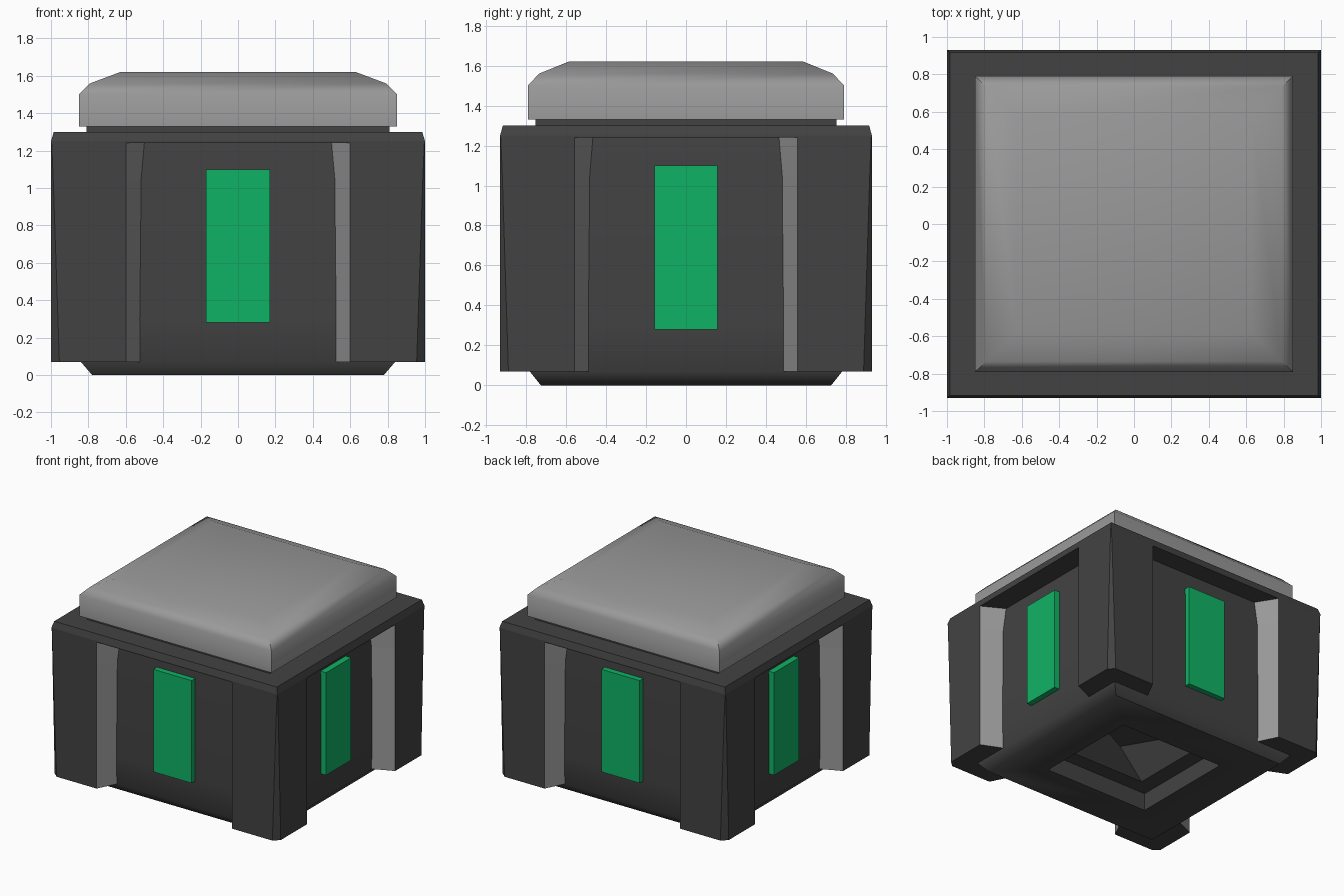
import bpy, bmesh
from math import cos, sin, pi, radians

if "Cube" in bpy.data.objects:
    bpy.data.objects.remove(bpy.data.objects["Cube"])

YS = 0.93  # the crate is a square design squeezed in depth


def material(name, rgb):
    m = bpy.data.materials.new(name)
    m.diffuse_color = (*rgb, 1)
    m.use_nodes = True
    m.node_tree.nodes["Principled BSDF"].inputs["Base Color"].default_value = m.diffuse_color
    return m


DARK = material("dark_casing", (0.055, 0.055, 0.055))
LIGHT = material("light_grey", (0.32, 0.32, 0.32))
GREEN = material("green_panel", (0.005, 0.45, 0.13))


def square(h, z, turn=0):
    r = h * 2 ** 0.5
    return [(r * cos(pi / 4 + turn + i * pi / 2), r * sin(pi / 4 + turn + i * pi / 2), z) for i in range(4)]


def loft(name, rings, mats, angle=30, turn=0, light_strips=(), sharp_top=False):
    """Skin a stack of rings, cap both ends, rotate by quarter turns, squeeze in y."""
    bm = bmesh.new()
    c, s = round(cos(turn * pi / 2)), round(sin(turn * pi / 2))
    vs = [[bm.verts.new((c * x - s * y, (s * x + c * y) * YS, z)) for x, y, z in r] for r in rings]
    n = len(rings[0])
    for a, b in zip(vs, vs[1:]):
        for i in range(n):
            f = bm.faces.new((a[i], a[(i + 1) % n], b[(i + 1) % n], b[i]))
            f.material_index = 1 if i in light_strips else 0
    bm.faces.new(vs[0][::-1])
    top = bm.faces.new(vs[-1])
    bmesh.ops.recalc_face_normals(bm, faces=bm.faces)
    if sharp_top:
        for e in top.edges:
            e.smooth = False
    me = bpy.data.meshes.new(name)
    bm.to_mesh(me)
    bm.free()
    for m in mats:
        me.materials.append(m)
    ob = bpy.data.objects.new(name, me)
    bpy.context.collection.objects.link(ob)
    bpy.ops.object.select_all(action='DESELECT')
    ob.select_set(True)
    bpy.context.view_layer.objects.active = ob
    if angle:
        bpy.ops.object.shade_smooth_by_angle(angle=radians(angle), keep_sharp_edges=True)
    return ob


# Core with the hollow in its underside
loft("core", [square(0.20, 0.32, 0.5), square(0.33, 0.14), square(0.46, 0.14), square(0.46, 0),
              square(0.78, 0), square(0.84, 0.07), square(0.845, 0.3), square(0.845, 1.05),
              square(0.83, 1.24)], [DARK], 50)

# Top rim, neck and cushioned cap
loft("top_rim", [square(1, 1.24), square(1, 1.25), square(0.985, 1.3)], [DARK], 0)
loft("neck", [square(0.81, 1.29), square(0.81, 1.34)], [DARK], 0)
loft("cap", [square(0.85, 1.33), square(0.85, 1.5), square(0.79, 1.56), square(0.63, 1.62)],
     [LIGHT], 50)


# Corner posts: chamfered outside, light bevelled flanks facing the recesses
def post_ring(z, chamfer, inner, floor):
    k = 1 - chamfer
    return [(0.6, 1, z), (k, 1, z), (1, k, z), (1, 0.6, z),
            (floor, inner, z), (0.7, 0.7, z), (inner, floor, z)]


posts = [post_ring(0.07, 0.045, 0.525, 0.84), post_ring(1.05, 0.012, 0.515, 0.84),
         post_ring(1.24, 0.004, 0.495, 0.82)]
for t in range(4):
    loft(f"corner_post_{t + 1}", posts, [DARK, LIGHT], 0, t, light_strips=(3, 6))

# Green panel on every side
for t in range(4):
    loft(f"side_panel_{t + 1}",
         [[(x, y, z) for x, y in ((-0.17, -0.89), (0.17, -0.89), (0.17, -0.8), (-0.17, -0.8))]
          for z in (0.28, 1.1)], [GREEN], 0, t)
